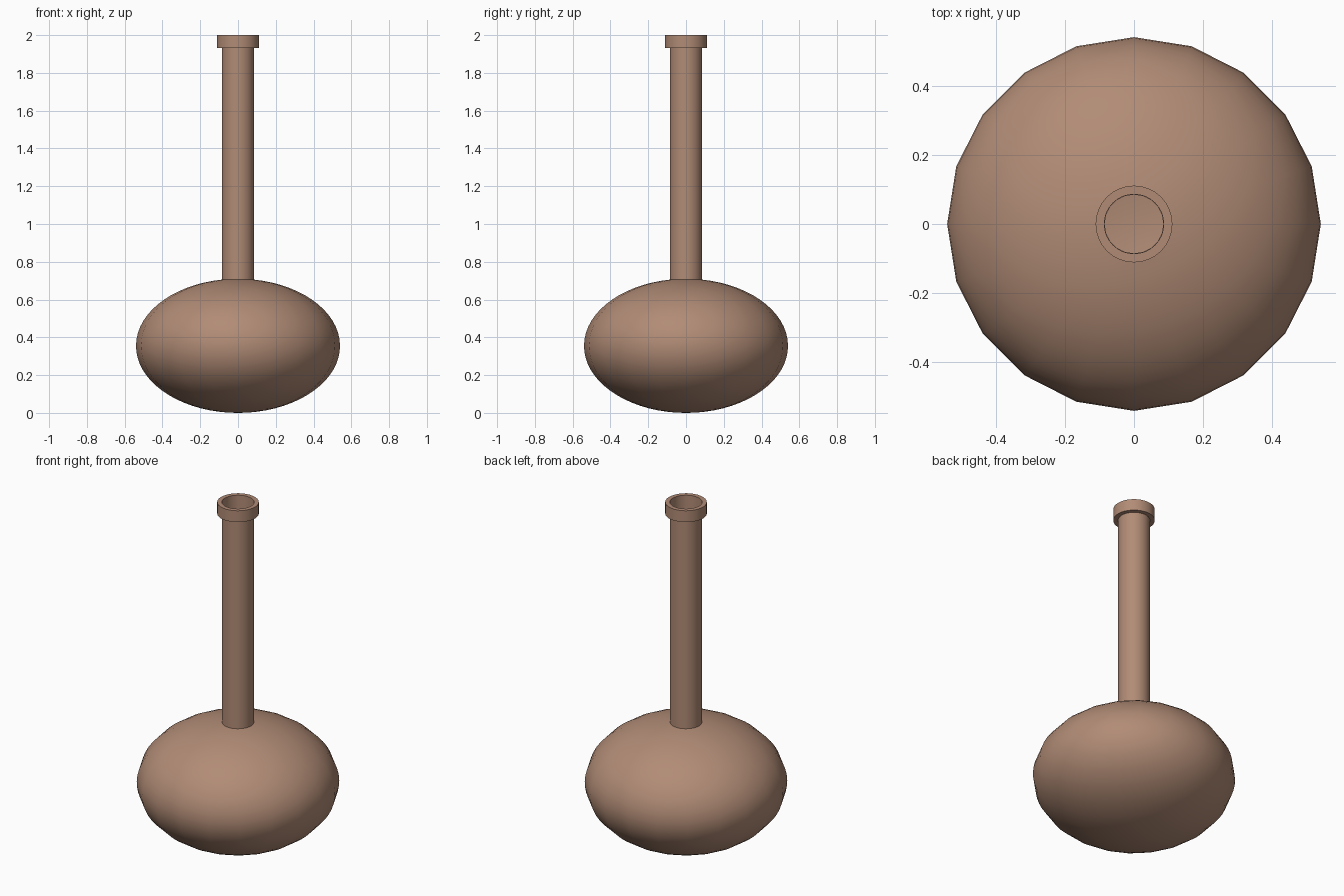
import bpy, bmesh, math

if "Cube" in bpy.data.objects:
    bpy.data.objects.remove(bpy.data.objects["Cube"])

clay = bpy.data.materials.new("clay")
clay.diffuse_color = (0.44, 0.26, 0.18, 1.0)
clay.use_nodes = True
clay.node_tree.nodes["Principled BSDF"].inputs["Base Color"].default_value = clay.diffuse_color


def lathe(name, profile, sides, closed=False):
    """Spin an (r, z) profile around z; r = 0 becomes a pole."""
    bm = bmesh.new()
    rings = []
    for r, z in profile:
        if r < 1e-6:
            rings.append([bm.verts.new((0, 0, z))] * sides)
        else:
            rings.append([bm.verts.new((r * math.cos(2 * math.pi * i / sides),
                                        r * math.sin(2 * math.pi * i / sides), z))
                          for i in range(sides)])
    pairs = list(zip(rings, rings[1:]))
    if closed:
        pairs.append((rings[-1], rings[0]))
    for a, b in pairs:
        for i in range(sides):
            j = (i + 1) % sides
            bm.faces.new(list(dict.fromkeys((a[i], a[j], b[j], b[i]))))
    mesh = bpy.data.meshes.new(name)
    bm.to_mesh(mesh)
    bm.free()
    ob = bpy.data.objects.new(name, mesh)
    bpy.context.collection.objects.link(ob)
    mesh.materials.append(clay)
    bpy.ops.object.select_all(action='DESELECT')
    ob.select_set(True)
    bpy.context.view_layer.objects.active = ob
    bpy.ops.object.shade_smooth_by_angle(angle=math.radians(35))
    return ob


NECK_R, BULB_R, BULB_H = 0.085, 0.54, 0.355

# Bulb: squashed thin-walled body, open where the neck enters
STEPS = 32
end = math.pi - math.asin(NECK_R / BULB_R)
bulb = [(BULB_R * math.sin(end * k / STEPS),
         BULB_H - BULB_H * math.cos(end * k / STEPS)) for k in range(STEPS + 1)]
lathe("bulb", bulb, 20)

# Neck: open thin tube rising from the bulb opening
lathe("neck", [(NECK_R, 0.70), (NECK_R, 1.935)], 32)

# Rim: square-section ring around the mouth
lathe("rim", [(0.086, 1.933), (0.111, 1.933), (0.111, 2.0), (0.086, 2.0)], 32, closed=True)
